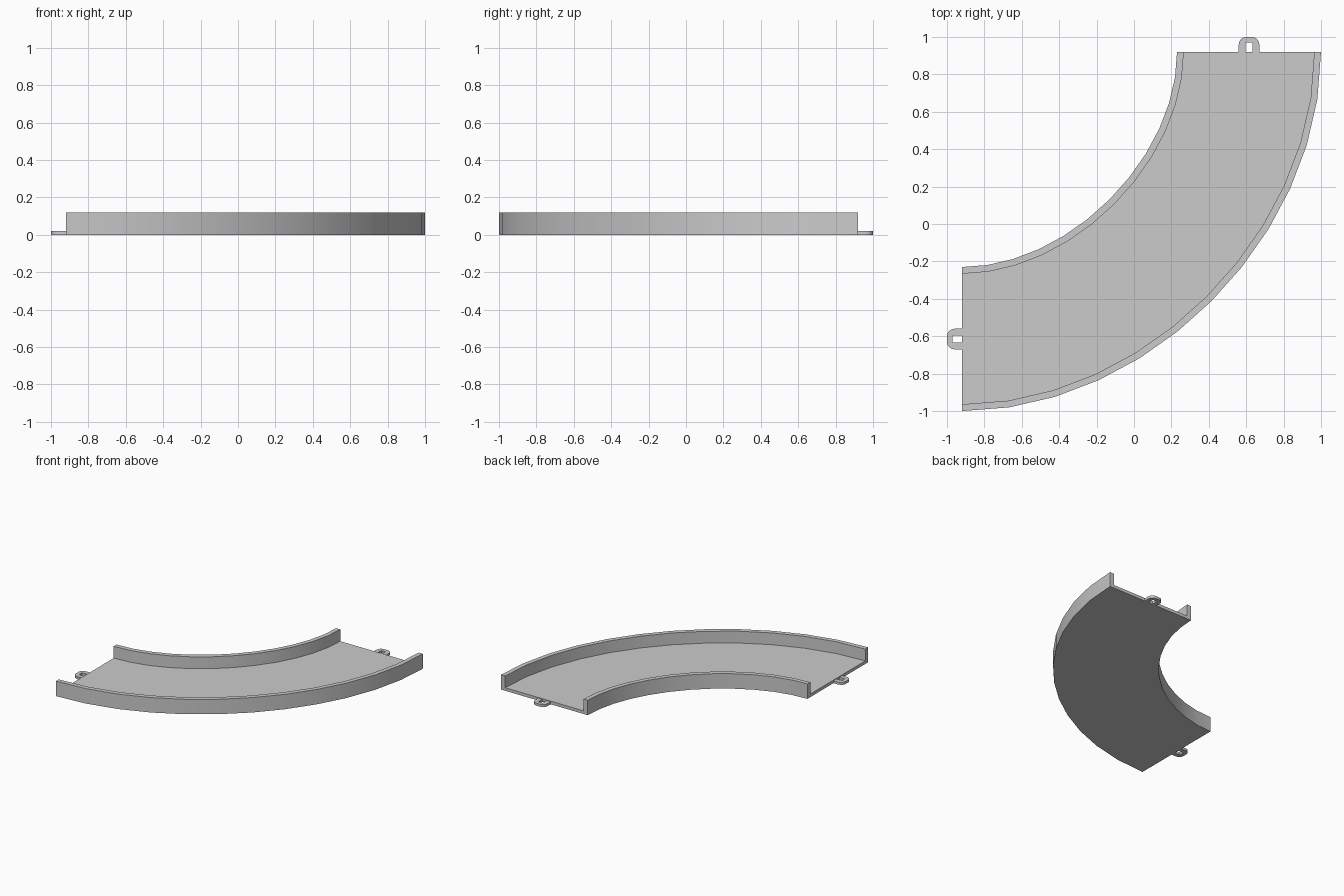
import bpy, bmesh, math
from mathutils import Vector

if "Cube" in bpy.data.objects:
    bpy.data.objects.remove(bpy.data.objects["Cube"])

END = 0.92                      # track ends lie on x = -END and y = END
R, HALF = 1.535, 0.385          # centreline radius, half width
HANDLE = 0.51 * R               # curve handle length
STEPS = 12
WALL, FLOOR, HEIGHT = 0.036, 0.025, 0.12


def finish(name, bm, angle=35):
    bmesh.ops.recalc_face_normals(bm, faces=bm.faces)
    mesh = bpy.data.meshes.new(name)
    bm.to_mesh(mesh)
    bm.free()
    obj = bpy.data.objects.new(name, mesh)
    bpy.context.collection.objects.link(obj)
    bpy.ops.object.select_all(action='DESELECT')
    obj.select_set(True)
    bpy.context.view_layer.objects.active = obj
    bpy.ops.object.shade_smooth_by_angle(angle=math.radians(angle))
    return obj


# Curved track: U-shaped section swept along a quarter-turn curve
c = Vector((-END, END))
p = [c + Vector(v) for v in ((0, -R), (HANDLE, -R), (R, -HANDLE), (R, 0))]
section = [(-HALF, 0), (HALF, 0), (HALF, HEIGHT), (HALF - WALL, HEIGHT),
           (HALF - WALL, FLOOR), (WALL - HALF, FLOOR),
           (WALL - HALF, HEIGHT), (-HALF, HEIGHT)]
bm = bmesh.new()
rings = []
for i in range(STEPS + 1):
    t = i / STEPS
    s = 1 - t
    pos = s**3 * p[0] + 3*s*s*t * p[1] + 3*s*t*t * p[2] + t**3 * p[3]
    tan = (s*s * (p[1]-p[0]) + 2*s*t * (p[2]-p[1]) + t*t * (p[3]-p[2])).normalized()
    out = Vector((tan.y, -tan.x))
    rings.append([bm.verts.new((*(pos + out * d), z)) for d, z in section])
n = len(section)
for a, b in zip(rings, rings[1:]):
    for j in range(n):
        k = (j + 1) % n
        bm.faces.new((a[j], a[k], b[k], b[j]))
bm.faces.new(rings[0])
bm.faces.new(rings[-1])
finish("curved_track", bm)


# Connector loops: flat U-shaped eyelets, one on each end
def connector(name, place):
    cx, w, hole, r = R - END, 0.055, 0.019, 0.04
    base, inner, tip, thick = END, 0.97, 1.0, 0.02
    right = [(w, base)]
    for i in range(6):
        a = math.radians(18 * i)
        right.append((w - r + r * math.cos(a), tip - r + r * math.sin(a)))
    loop = right + [(-x, y) for x, y in reversed(right)]
    loop += [(-hole, base), (-hole, inner), (hole, inner), (hole, base)]
    bm = bmesh.new()
    face = bm.faces.new([bm.verts.new((*place(cx + x, y), 0)) for x, y in loop])
    ext = bmesh.ops.extrude_face_region(bm, geom=[face])
    for v in ext["geom"]:
        if isinstance(v, bmesh.types.BMVert):
            v.co.z = thick
    if not any(f.calc_center_median().z == 0 for f in bm.faces):
        bm.faces.new([v for v in bm.verts if v.co.z == 0])
    finish(name, bm)


connector("back_connector", lambda x, y: (x, y))
connector("left_connector", lambda x, y: (-y, -x))
